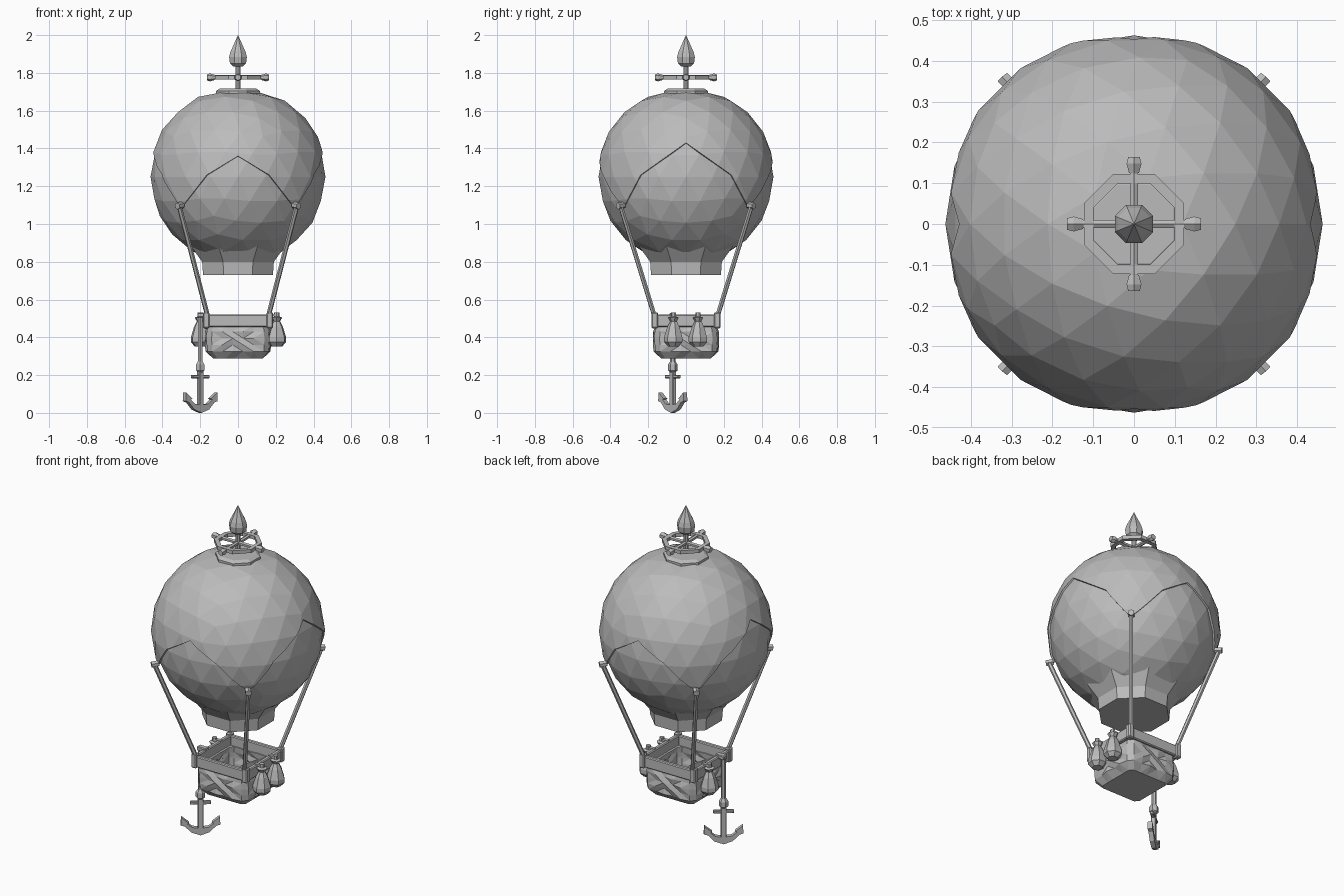
import bpy, bmesh, math
from mathutils import Vector, Matrix

if "Cube" in bpy.data.objects:
    bpy.data.objects.remove(bpy.data.objects["Cube"])

grey = bpy.data.materials.new("plain_grey")
grey.diffuse_color = (0.5, 0.5, 0.5, 1)
grey.use_nodes = True
grey.node_tree.nodes["Principled BSDF"].inputs["Base Color"].default_value = grey.diffuse_color


def finish(name, bm):
    bmesh.ops.recalc_face_normals(bm, faces=bm.faces)
    me = bpy.data.meshes.new(name)
    bm.to_mesh(me)
    bm.free()
    me.materials.append(grey)
    ob = bpy.data.objects.new(name, me)
    bpy.context.collection.objects.link(ob)
    return ob


def skin(bm, rings, cap_start=True, cap_end=True):
    """Bridge equal rings of points, optionally capped."""
    vs = [[bm.verts.new(p) for p in r] for r in rings]
    n = len(vs[0])
    for a, b in zip(vs, vs[1:]):
        for i in range(n):
            j = (i + 1) % n
            bm.faces.new((a[i], a[j], b[j], b[i]))
    if cap_start:
        bm.faces.new(vs[0][::-1])
    if cap_end:
        bm.faces.new(vs[-1])


def lathe(name, profile, n=8, at=(0, 0, 0), turn=0.5):
    """Turned part from (radius, height) pairs."""
    bm = bmesh.new()
    skin(bm, [[(at[0] + r * math.cos((i + turn) * math.tau / n),
                at[1] + r * math.sin((i + turn) * math.tau / n), at[2] + z)
               for i in range(n)] for r, z in profile])
    return finish(name, bm)


def rod(name, a, b, r1, r2=None, n=6):
    a, b = Vector(a), Vector(b)
    d = b - a
    bm = bmesh.new()
    q = d.to_track_quat('Z', 'Y').to_matrix().to_4x4()
    bmesh.ops.create_cone(bm, cap_ends=True, segments=n, radius1=r1,
                          radius2=r1 if r2 is None else r2, depth=d.length,
                          matrix=Matrix.Translation((a + b) / 2) @ q)
    return finish(name, bm)


def box(name, c, size, bevel=0.0, yaw=0.0):
    bm = bmesh.new()
    bmesh.ops.create_cube(bm, size=1, matrix=Matrix.Translation(c)
                          @ Matrix.Rotation(yaw, 4, 'Z') @ Matrix.Diagonal((*size, 1)))
    if bevel:
        bmesh.ops.bevel(bm, geom=bm.edges[:], offset=bevel, segments=1, affect='EDGES')
    return finish(name, bm)


def ball(radius):
    bm = bmesh.new()
    bmesh.ops.create_icosphere(bm, subdivisions=3, radius=radius)
    for v in bm.verts:
        v.co.z = min(v.co.z, 0.445) + 1.25
    return bm


# Balloon envelope and its open neck skirt
finish("envelope", ball(0.463))
k = 1 / math.cos(math.pi / 8)
lathe("envelope_neck", [(0.185 * k, 0.73), (0.19 * k, 0.80), (0.255 * k, 0.89)])

# Draped cover: slightly larger shell with an arch cut out of each side
arches = ([(0, 1.36), (0.165, 1.26), (0.305, 1.08)],
          [(0, 1.43), (0.24, 1.26), (0.34, 1.07)])


def arch_height(pts, t):
    for (x0, z0), (x1, z1) in zip(pts, pts[1:]):
        if t <= x1 or (x1, z1) == pts[-1]:
            return z0 + (z1 - z0) * (t - x0) / (x1 - x0)


cover = ball(0.473)
for axis, pts in enumerate(arches):
    for (x0, z0), (x1, z1) in zip(pts, pts[1:]):
        for s in (-1, 1):
            co, no = Vector((0, 0, z0)), Vector((0, 0, x1 - x0))
            co[axis], no[axis] = s * x0, s * (z0 - z1)
            bmesh.ops.bisect_plane(cover, geom=cover.verts[:] + cover.edges[:] + cover.faces[:],
                                   dist=1e-5, plane_co=co, plane_no=no)
gone = []
for f in cover.faces:
    c = f.calc_center_median()
    if any(c.z < arch_height(pts, abs(c[a])) for a, pts in enumerate(arches)):
        gone.append(f)
bmesh.ops.delete(cover, geom=gone, context='FACES')
ob = finish("draped_cover", cover)
mod = ob.modifiers.new("thickness", 'SOLIDIFY')
mod.thickness, mod.offset = 0.012, -1

# Crown: plate, mast, wheel with four spokes, finial
lathe("crown_plate", [(0.125, 1.69), (0.125, 1.705), (0.105, 1.717)])
lathe("mast", [(0.014, 1.70), (0.014, 1.85)])
bm = bmesh.new()
loop = [(0.133, 1.766), (0.133, 1.787), (0.107, 1.787), (0.107, 1.766)]
skin(bm, [[(r * math.cos((i + .5) * math.tau / 8), r * math.sin((i + .5) * math.tau / 8), z)
           for i in range(8)] for r, z in loop + loop[:1]], False, False)
bmesh.ops.remove_doubles(bm, verts=bm.verts, dist=1e-5)
finish("crown_wheel", bm)
for i in range(4):
    d = Vector((math.cos(i * math.pi / 2), math.sin(i * math.pi / 2), 0))
    up = Vector((0, 0, 1.776))
    rod("wheel_spoke", up, up + d * 0.14, 0.012)
    rod("wheel_knob", up + d * 0.125, up + d * 0.148, 0.014, 0.021)
    rod("wheel_knob_tip", up + d * 0.148, up + d * 0.165, 0.021, 0.016)
lathe("finial", [(0.028, 1.835), (0.046, 1.85), (0.051, 1.885), (0.043, 1.912),
                 (0.022, 1.955), (0.001, 2.0)])

# Ropes, their top ties and the basket corner posts
for sx in (-1, 1):
    for sy in (-1, 1):
        rod("rope", (sx * 0.31, sy * 0.345, 1.09), (sx * 0.155, sy * 0.16, 0.49), 0.013)
        rod("rope_tie", (sx * 0.295, sy * 0.33, 1.10), (sx * 0.322, sy * 0.36, 1.095), 0.018)
        box("corner_post", (sx * 0.168, sy * 0.165, 0.49), (0.036, 0.036, 0.085), 0.006)

# Basket rim rails
for s in (-1, 1):
    box("rim_rail_long", (0, s * 0.163, 0.487), (0.33, 0.026, 0.066), 0.005)
    box("rim_rail_side", (s * 0.168, 0, 0.487), (0.026, 0.32, 0.066), 0.005)

# Woven basket: rounded square rings with alternating bumps
rows = [(0.13, 0.287), (0.162, 0.325), (0.165, 0.36), (0.166, 0.395),
        (0.164, 0.43), (0.16, 0.465)]
bm = bmesh.new()
rings = []
for r, (w, z) in enumerate(rows):
    ring = []
    for i in range(24):
        side, t = divmod(i, 6)
        p = Vector((-0.84 + 1.68 * t / 5, -1, 0)) * w
        if 0 < t < 5 and 0 < r < 5 and (t + r) % 2:
            p.y -= 0.01
        p.rotate(Matrix.Rotation(side * math.pi / 2, 3, 'Z'))
        ring.append((p.x, p.y, z))
    rings.append(ring)
skin(bm, rings, True, False)
walls = [f for f in bm.faces if len(f.verts) == 4]
bmesh.ops.triangulate(bm, faces=walls, quad_method='SHORT_EDGE')
ob = finish("basket", bm)
mod = ob.modifiers.new("thickness", 'SOLIDIFY')
mod.thickness, mod.offset = 0.015, -1

# Sandbags hung on the rails
bag = [(0.03, 0.352), (0.051, 0.375), (0.051, 0.40), (0.034, 0.455), (0.018, 0.485),
       (0.03, 0.505), (0.014, 0.51), (0.014, 0.532)]
for x, y in ((0.205, -0.065), (0.205, 0.065), (-0.2, 0.065)):
    lathe("sandbag", bag, 7, (x, y, 0), 0.25)
    box("sandbag_strap", (x * 0.9, y, 0.518), (0.05, 0.02, 0.012))

# Anchor with its rope, hung from the left rail
ax, ay, yaw = -0.2, -0.07, math.atan2(0.62, 0.78)
along = Vector((math.cos(yaw), math.sin(yaw), 0))
base = Vector((ax, ay, 0))
box("anchor_hook", (ax + 0.015, ay, 0.518), (0.06, 0.034, 0.024), 0.004)
rod("anchor_rope", (ax, ay, 0.525), (ax, ay, 0.26), 0.014)
lathe("anchor_shackle", [(0.015, 0.215), (0.026, 0.225), (0.026, 0.255), (0.015, 0.272)], 6, (ax, ay, 0))
box("anchor_shank", (ax, ay, 0.125), (0.032, 0.026, 0.21), 0.004, yaw)
box("anchor_stock", (ax, ay, 0.192), (0.115, 0.022, 0.018), 0.004, yaw)
# Arms and flukes as one flat outline
half = [(0, 0.0), (0.05, 0.018), (0.085, 0.055), (0.108, 0.062), (0.105, 0.108),
        (0.063, 0.075), (0.072, 0.07), (0.045, 0.048), (0, 0.042)]
outline = half + [(-x, z) for x, z in half[-2:0:-1]]
across = Vector((-along.y, along.x, 0))
bm = bmesh.new()
skin(bm, [[base + along * x + across * o + Vector((0, 0, z)) for x, z in outline]
          for o in (-0.013, 0.013)])
finish("anchor_arms", bm)
